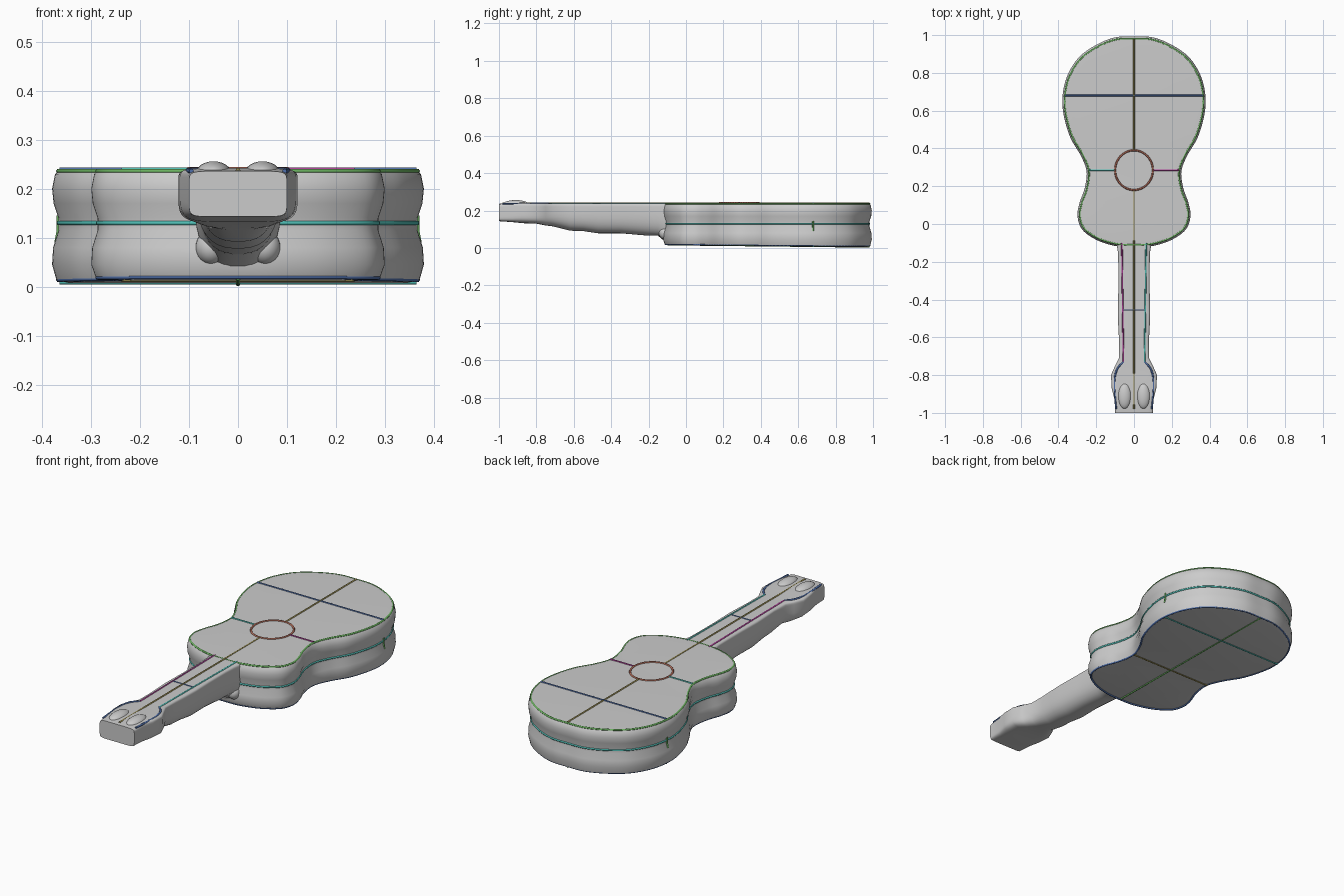
import bpy, bmesh
from math import sin, cos, pi, copysign
from mathutils import Vector

if "Cube" in bpy.data.objects:
    bpy.data.objects.remove(bpy.data.objects["Cube"])


def spline(pts, n=6, closed=False):
    pts = [Vector(p) for p in pts]
    m = len(pts)
    get = (lambda i: pts[i % m]) if closed else (lambda i: pts[min(max(i, 0), m - 1)])
    out = []
    for i in range(m if closed else m - 1):
        a, b, c, d = (get(i + k) for k in (-1, 0, 1, 2))
        for s in range(n):
            t = s / n
            out.append(0.5 * (2 * b + (c - a) * t + (2 * a - 5 * b + 4 * c - d) * t * t
                              + (3 * b - a - 3 * c + d) * t ** 3))
    return out if closed else out + [pts[-1]]


def loft(name, rings):
    bm = bmesh.new()
    loops = [[bm.verts.new(p) for p in r] for r in rings]
    n = len(loops[0])
    for a, b in zip(loops, loops[1:]):
        for i in range(n):
            j = (i + 1) % n
            bm.faces.new((a[i], a[j], b[j], b[i]))
    caps = [bm.faces.new(loops[0]), bm.faces.new(loops[-1])]
    bmesh.ops.triangulate(bm, faces=caps)
    bmesh.ops.recalc_face_normals(bm, faces=bm.faces)
    finish(name, bm)


def finish(name, bm):
    me = bpy.data.meshes.new(name)
    bm.to_mesh(me)
    bm.free()
    ob = bpy.data.objects.new(name, me)
    bpy.context.collection.objects.link(ob)
    bpy.ops.object.select_all(action='DESELECT')
    ob.select_set(True)
    bpy.context.view_layer.objects.active = ob
    bpy.ops.object.shade_smooth_by_angle(angle=0.7)
    return ob


mats = {}


def tube(name, pts, color, closed=False, r=0.005):
    cu = bpy.data.curves.new(name, 'CURVE')
    cu.dimensions = '3D'
    cu.bevel_depth = r
    cu.bevel_resolution = 1
    cu.use_fill_caps = True
    sp = cu.splines.new('POLY')
    sp.points.add(len(pts) - 1)
    for q, p in zip(sp.points, pts):
        q.co = (*p, 1)
    sp.use_cyclic_u = closed
    if color not in mats:
        mats[color] = bpy.data.materials.new("line_colour")
        mats[color].diffuse_color = (*color, 1)
    cu.materials.append(mats[color])
    ob = bpy.data.objects.new(name, cu)
    bpy.context.collection.objects.link(ob)


GREEN, BLUE, CYAN = (.15, .45, .12), (.08, .16, .4), (.08, .5, .45)
RED, PURPLE, OLIVE = (.45, .15, .1), (.4, .05, .3), (.3, .25, .08)

# Body outline, right half mirrored to the left
half = [(.0, .99), (.1, .985), (.2, .945), (.29, .88), (.35, .785), (.375, .68), (.37, .58),
        (.335, .46), (.28, .365), (.248, .28), (.258, .19), (.286, .11), (.296, .04),
        (.27, -.03), (.19, -.085), (.09, -.115), (0, -.12)]
outline = spline(half + [(-x, y) for x, y in half[-2:0:-1]], closed=True)


def ring(off, z, drop=0.0):
    out, n = [], len(outline)
    for i, p in enumerate(outline):
        t = (outline[(i + 1) % n] - outline[i - 1]).normalized()
        q = p + Vector((-t.y, t.x)) * off
        out.append(Vector((q.x, q.y, z - drop * (q.y + .12))))
    return out


# Body with softly grooved sides and a slightly tilted back
loft("body", [ring(-.03, .018, .013), ring(-.006, .022, .012), ring(.003, .045), ring(.001, .08),
              ring(-.01, .115), ring(-.01, .14), ring(.0, .17), ring(.003, .2),
              ring(-.003, .23), ring(-.012, .239), ring(-.04, .24)])

# Neck and headstock: y, half width, bottom, top, squareness
neck = [(-1, .1, .143, .236, 9), (-.93, .103, .138, .242, 7), (-.87, .118, .132, .242, 5),
        (-.8, .122, .13, .24, 5), (-.75, .1, .12, .239, 4), (-.71, .08, .115, .239, 3),
        (-.62, .079, .092, .239, 2.6), (-.55, .083, .09, .239, 2.6), (-.47, .086, .078, .239, 2.6),
        (-.35, .083, .078, .239, 2.6), (-.22, .083, .067, .239, 2.6), (-.15, .085, .065, .239, 2.6),
        (-.12, .09, .04, .239, 2.6), (-.09, .09, .035, .239, 2.6)]
sections = []
for y, w, zb, zt, e in neck:
    zc = zt - .04
    sec = []
    for i in range(40):
        c, s = cos(2 * pi * (i + .5) / 40), sin(2 * pi * (i + .5) / 40)
        k = 8 if s > 0 else e
        h = zt - zc if s > 0 else zc - zb
        sec.append((w * copysign(abs(c) ** (2 / k), c), y,
                    zc + h * copysign(abs(s) ** (2 / k), s)))
    sections.append(sec)
loft("neck_and_headstock", sections)


def blob(name, loc, size):
    bm = bmesh.new()
    bmesh.ops.create_uvsphere(bm, u_segments=20, v_segments=12, radius=1)
    bmesh.ops.scale(bm, vec=size, verts=bm.verts)
    bmesh.ops.translate(bm, vec=loc, verts=bm.verts)
    finish(name, bm)


# Raised pads on the headstock and rounded heel blocks
for side, s in (("left", -1), ("right", 1)):
    blob("headstock_pad_" + side, (s * .05, -.91, .232), (.036, .07, .024))
    blob("heel_block_" + side, (s * .055, -.11, .08), (.032, .035, .035))

# Outline lines around top, side and back
tube("top_outline", ring(-.01, .236), GREEN, True)
tube("back_outline", ring(-.01, .02, .008), BLUE, True)
tube("side_line", ring(-.011, .13), CYAN, True)

# Sound hole ring and straight guide lines
tube("sound_hole_ring", [(.1 * cos(a * pi / 24), .285 + .105 * sin(a * pi / 24), .24)
                         for a in range(48)], RED, True)
tube("top_centre_line_lower", [(0, .39, .239), (0, .98, .239)], OLIVE)
tube("top_centre_line_upper", [(0, -.98, .238), (0, .18, .238)], OLIVE)
tube("top_cross_line", [(-.365, .68, .239), (.365, .68, .239)], BLUE)
tube("back_centre_line", [(0, -.1, .018), (0, .98, .006)], GREEN)
tube("back_lower_cross_line", [(-.365, .68, .009), (.365, .68, .009)], CYAN)
tube("back_waist_cross_line", [(-.238, .285, .014), (.238, .285, .014)], OLIVE)
tube("neck_cross_line", [(-.055, -.455, .239), (.055, -.455, .239)], BLUE, r=.003)
for s, side, col in ((-1, "left", PURPLE), (1, "right", CYAN)):
    tube("neck_edge_line_" + side, [(s * .064, -.1, .237), (s * .056, -.73, .237)], col)
    tube("waist_line_" + side, [(s * .1, .285, .239), (s * .238, .285, .239)], PURPLE if s > 0 else CYAN)
    tube("headstock_line_" + side, spline([(s * .056, -.73, .237), (s * .09, -.77, .239),
                                           (s * .103, -.84, .237), (s * .095, -.98, .236)]), BLUE)
    tube("side_upright_" + side, [(s * .371, .68, .09), (s * .366, .68, .115), (s * .366, .68, .145)], GREEN)

for m in bpy.data.materials:
    if m.users and not m.is_grease_pencil:
        m.use_nodes = True
        m.node_tree.nodes["Principled BSDF"].inputs["Base Color"].default_value = m.diffuse_color
